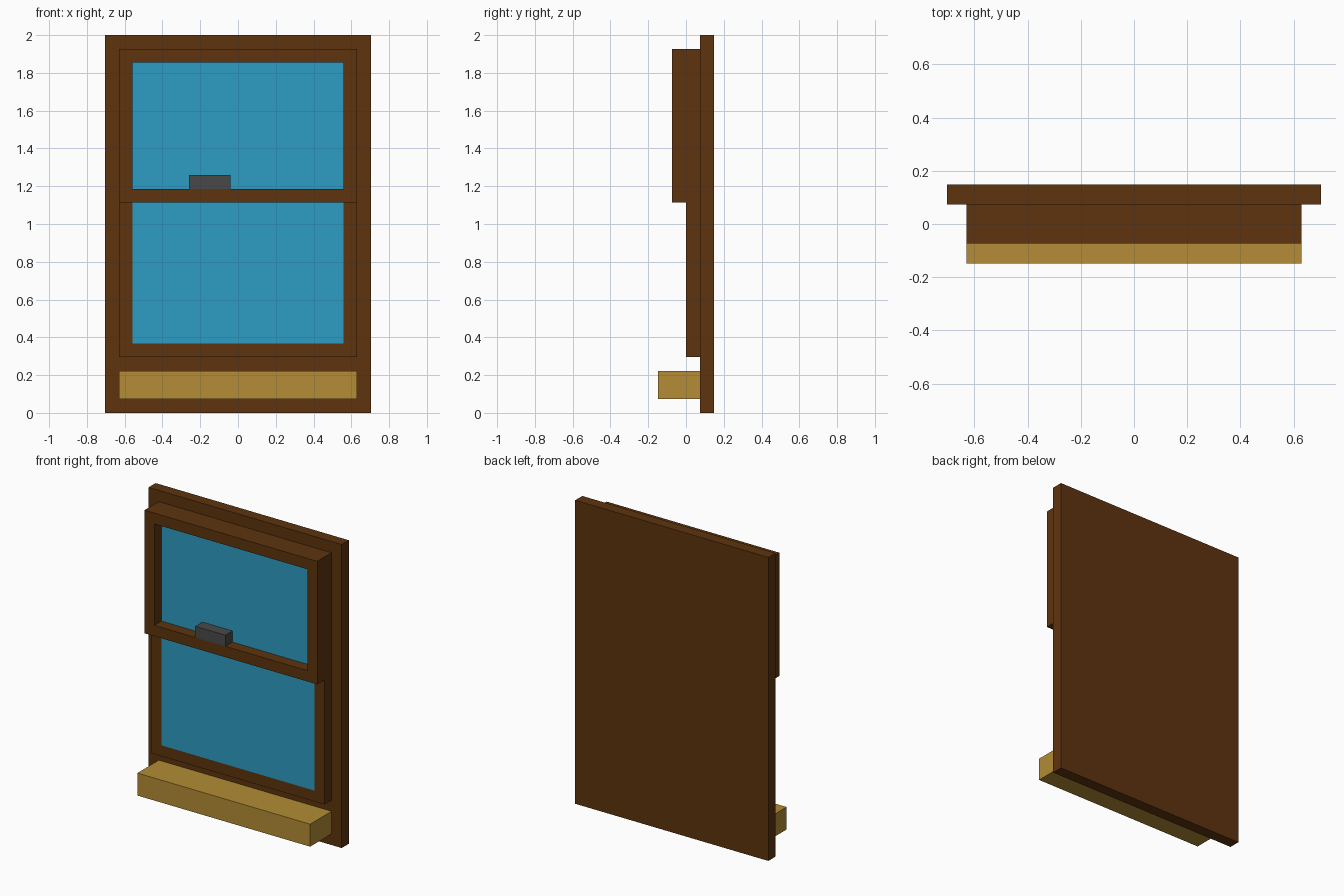
import bpy

cube = bpy.data.objects.get("Cube")
if cube:
    bpy.data.objects.remove(cube, do_unlink=True)


def material(name, rgb):
    """Flat material from 0-255 sRGB values."""
    lin = [(c / 255 / 12.92) if c < 11 else ((c / 255 + 0.055) / 1.055) ** 2.4 for c in rgb]
    m = bpy.data.materials.new(name)
    m.use_nodes = True
    m.diffuse_color = (*lin, 1)
    bsdf = next(n for n in m.node_tree.nodes if n.type == 'BSDF_PRINCIPLED')
    bsdf.inputs["Base Color"].default_value = (*lin, 1)
    bsdf.inputs["Roughness"].default_value = 0.8
    return m


wood = material("dark_wood", (94, 52, 14))
glass = material("blue_glass", (45, 156, 195))
pale = material("pale_wood", (179, 140, 54))
metal = material("grey_metal", (73, 73, 73))


def add_mesh(name, verts, faces, mat):
    me = bpy.data.meshes.new(name)
    me.from_pydata(verts, [], faces)
    me.materials.append(mat)
    ob = bpy.data.objects.new(name, me)
    bpy.context.collection.objects.link(ob)
    return ob


def box(name, x, y, z, mat):
    """Box from (min, max) ranges on each axis."""
    verts = [(a, b, c) for a in x for b in y for c in z]
    faces = [(0, 1, 3, 2), (4, 6, 7, 5), (0, 4, 5, 1),
             (2, 3, 7, 6), (0, 2, 6, 4), (1, 5, 7, 3)]
    return add_mesh(name, verts, faces, mat)


def sash(name, half, y, z, w, mat):
    """One-piece rectangular frame with border width w."""
    outer = [(-half, z[0]), (half, z[0]), (half, z[1]), (-half, z[1])]
    i = half - w
    inner = [(-i, z[0] + w), (i, z[0] + w), (i, z[1] - w), (-i, z[1] - w)]
    verts = [(px, d, pz) for d in y for ring in (outer, inner) for px, pz in ring]
    faces = []
    for k in range(4):
        n = (k + 1) % 4
        faces += [(k, n, 4 + n, 4 + k),              # front
                  (8 + n, 8 + k, 12 + k, 12 + n),    # back
                  (n, k, 8 + k, 8 + n),              # outside edge
                  (4 + k, 4 + n, 12 + n, 12 + k)]    # inside edge
    return add_mesh(name, verts, faces, mat)


U = 0.0741            # basic board thickness
HALF = 8.5 * U        # half width of the sashes and sill
W = 0.0715            # sash border width

# Backing board
box("back_board", (-0.704, 0.704), (U, 2 * U), (0, 2), wood)

# Upper sash stands one board further forward than the lower sash
sash("upper_sash", HALF, (-U, U), (1.115, 1.926), W, wood)
sash("lower_sash", HALF, (0, U), (0.296, 1.115 + W), W, wood)

# Panes, set level with the face of the lower sash
G = HALF - W
box("upper_pane", (-G, G), (0, U), (1.115 + W, 1.926 - W), glass)
box("lower_pane", (-G, G), (0, U), (0.296 + W, 1.115), glass)

# Sash lock on the meeting rail
box("sash_lock", (-0.26, -0.04), (-U, 0), (1.115 + W, 1.26), metal)

# Projecting sill
box("window_sill", (-HALF, HALF), (-2 * U, U), (U, 3 * U), pale)
